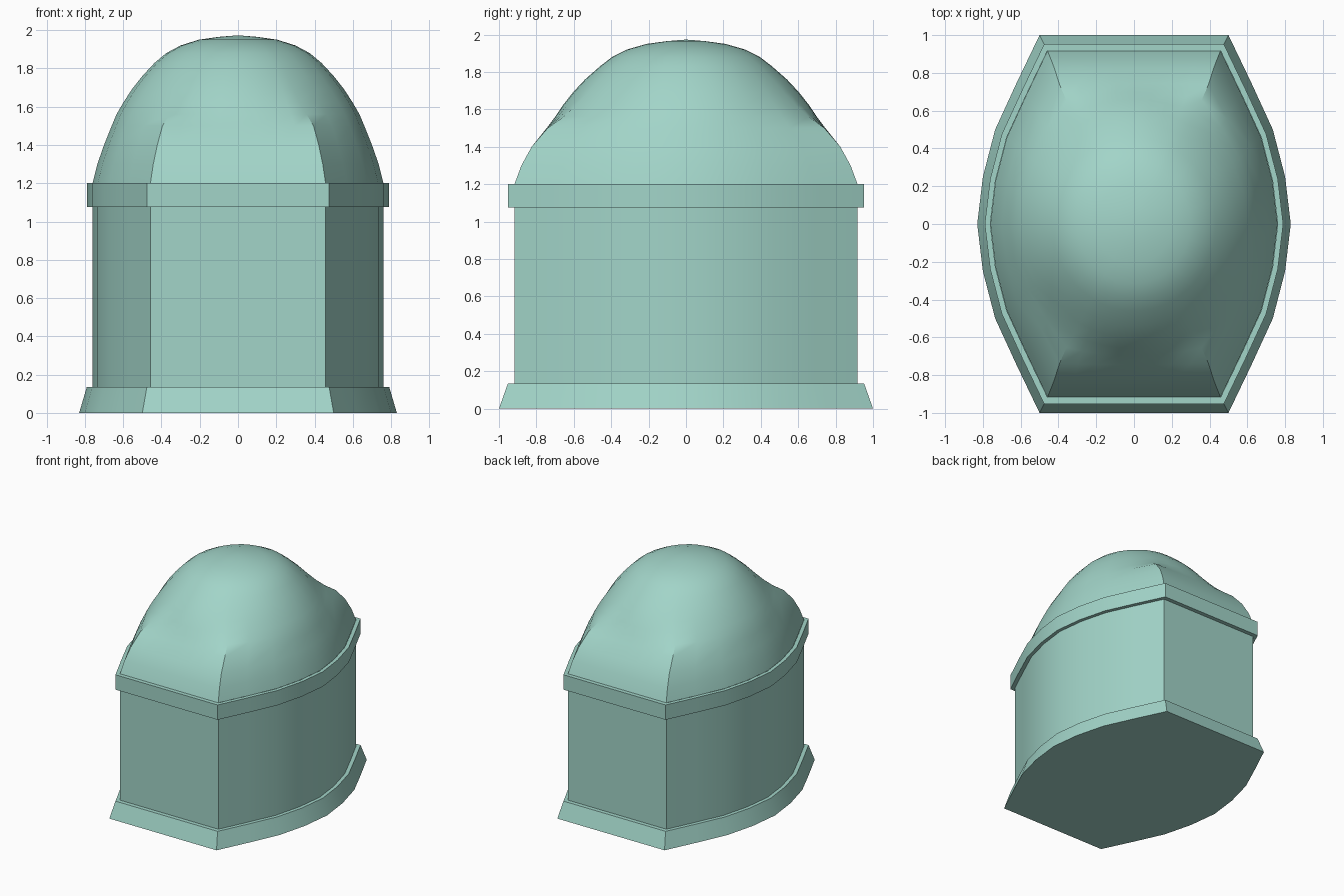
import bpy, bmesh, math

if "Cube" in bpy.data.objects:
    bpy.data.objects.remove(bpy.data.objects["Cube"])

# Barrel-shaped plan: flat front and back, bowed sides
side = [(0.62, -0.75), (0.735, -0.5), (0.80, -0.25), (0.83, 0),
        (0.80, 0.25), (0.735, 0.5), (0.62, 0.75)]
FRONT_STEPS = 8
front = [(-0.5 + i / FRONT_STEPS, -1) for i in range(FRONT_STEPS + 1)]
half = front + side
PLAN = half + [(-x, -y) for x, y in half]

mat = bpy.data.materials.new("mint")
mat.diffuse_color = (0.36, 0.66, 0.58, 1)
mat.use_nodes = True
mat.node_tree.nodes["Principled BSDF"].inputs["Base Color"].default_value = mat.diffuse_color


def ring(z, a, b, round_amount=0.0):
    """Plan outline with half widths a, b, blended towards an ellipse."""
    pts = []
    for px, py in PLAN:
        u, v = px / 0.83, py
        r = math.hypot(u, v)
        k = 1 + round_amount * (1 / r - 1)
        pts.append((u * a * k, v * b * k, z))
    return pts


def scaled(z, s):
    return ring(z, 0.83 * s, s)


def loft(name, rings, bottom=False, apex=None):
    bm = bmesh.new()
    rows = [[bm.verts.new(p) for p in r] for r in rings]
    n = len(PLAN)
    for lo, hi in zip(rows, rows[1:]):
        for i in range(n):
            j = (i + 1) % n
            bm.faces.new((lo[i], lo[j], hi[j], hi[i]))
    if bottom:
        bm.faces.new(rows[0][::-1])
    if apex:
        tip = bm.verts.new((0, 0, apex))
        for i in range(n):
            bm.faces.new((rows[-1][i], rows[-1][(i + 1) % n], tip))
    me = bpy.data.meshes.new(name)
    bm.to_mesh(me)
    bm.free()
    ob = bpy.data.objects.new(name, me)
    bpy.context.collection.objects.link(ob)
    me.materials.append(mat)
    bpy.ops.object.select_all(action='DESELECT')
    ob.select_set(True)
    bpy.context.view_layer.objects.active = ob
    bpy.ops.object.shade_smooth_by_angle(angle=math.radians(32))
    return ob


WALL, RIM = 0.917, 0.952

# Sloped plinth with ledge
loft("plinth", [scaled(0, 1), scaled(0.135, RIM), scaled(0.135, WALL)], bottom=True)
# Upright wall
loft("wall", [scaled(0.135, WALL), scaled(1.075, WALL)])
# Projecting band under the dome
loft("cornice", [scaled(1.075, WALL), scaled(1.075, RIM),
                 scaled(1.2, RIM), scaled(1.2, WALL)])
# Dome: follows the plan at its foot, turns round higher up
dome = [(1.2, 0.76, 0.917, 0), (1.3, 0.735, 0.88, 0), (1.4, 0.70, 0.825, 0),
        (1.5, 0.66, 0.745, 0.05), (1.56, 0.635, 0.70, 0.45), (1.62, 0.60, 0.66, 0.75),
        (1.69, 0.555, 0.605, 0.93), (1.76, 0.50, 0.54, 1), (1.83, 0.435, 0.46, 1),
        (1.88, 0.375, 0.395, 1), (1.92, 0.30, 0.315, 1), (1.95, 0.205, 0.21, 1),
        (1.965, 0.10, 0.10, 1)]
loft("dome", [ring(*d) for d in dome], apex=1.973)
